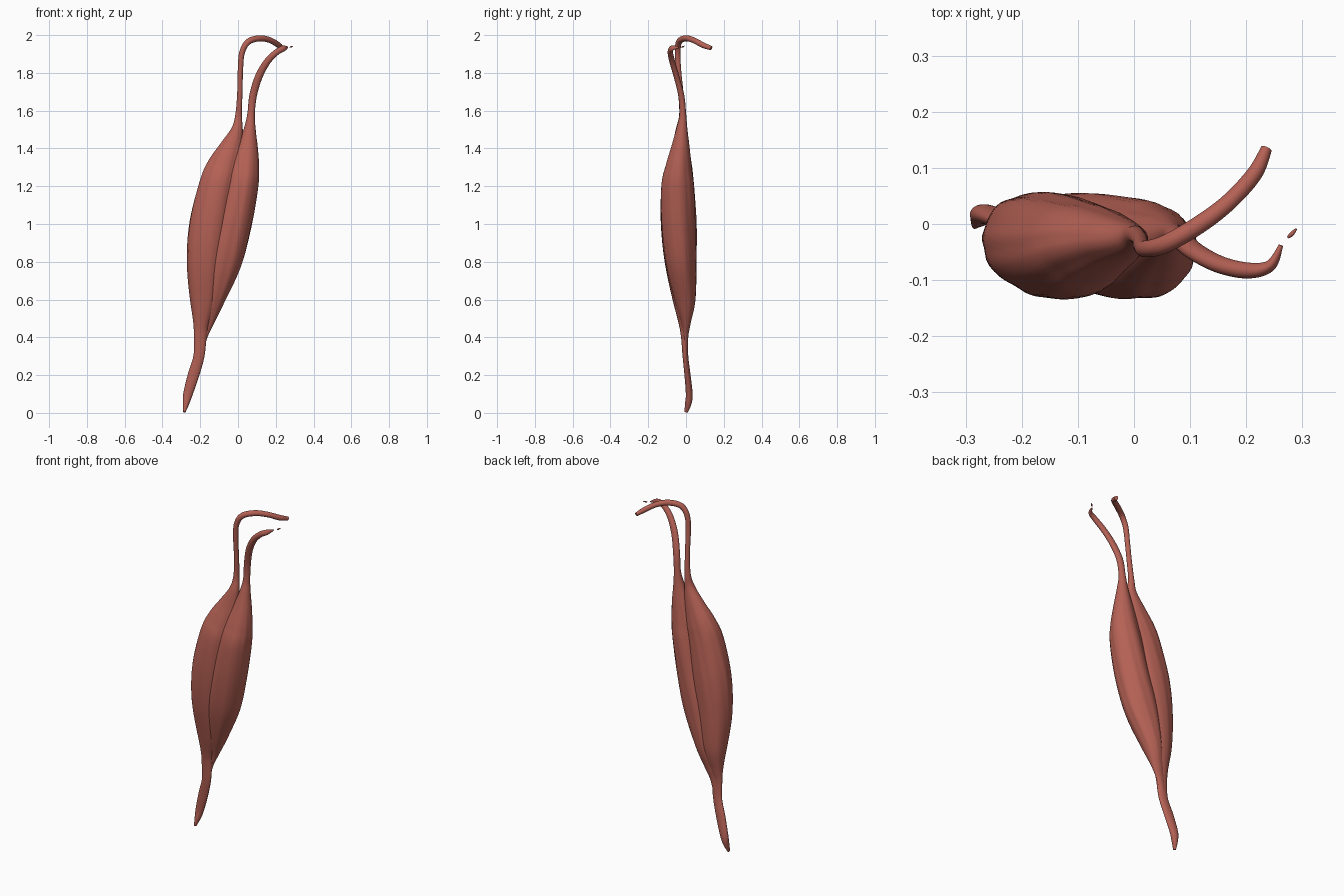
import bpy, bmesh, math
from mathutils import Vector

mat = bpy.data.materials.new("muscle red")
mat.diffuse_color = (0.46, 0.12, 0.09, 1)

SIDES = 56
STEPS = 9


def spline(rows):
    """Catmull-Rom through rows of x, y, z, half width, half depth."""
    out = []
    for i in range(len(rows) - 1):
        p0, p1 = rows[max(i - 1, 0)], rows[i]
        p2, p3 = rows[i + 1], rows[min(i + 2, len(rows) - 1)]
        for s in range(STEPS):
            t = s / STEPS
            out.append([0.5 * (2 * b + (c - a) * t + (2 * a - 5 * b + 4 * c - d) * t * t
                               + (3 * b - a - 3 * c + d) * t ** 3)
                        for a, b, c, d in zip(p0, p1, p2, p3)])
    out.append(list(rows[-1]))
    return out


def loft(name, rows, phase):
    """Sweep a fibrous elliptical section along the path."""
    pts = spline(rows)
    pos = [Vector(p[:3]) for p in pts]
    bm = bmesh.new()
    rings = []
    side = Vector((1, 0, 0))
    for i, p in enumerate(pts):
        tan = (pos[min(i + 1, len(pos) - 1)] - pos[max(i - 1, 0)]).normalized()
        side = (side - tan * side.dot(tan)).normalized()
        depth = tan.cross(side)
        belly = min(1, max(0, (p[3] - 0.02) / 0.06))
        ring = []
        for k in range(SIDES):
            a = 2 * math.pi * k / SIDES
            tw = a + 0.5 * p[2] + phase
            r = 1 + belly * (0.014 * math.sin(5 * tw) + 0.012 * math.sin(9 * tw + 1.3)
                             + 0.007 * math.sin(14 * tw + 2 * p[2]))
            ring.append(bm.verts.new(pos[i] + side * (p[3] * r * math.cos(a))
                                     + depth * (p[4] * r * math.sin(a))))
        rings.append(ring)
    for r0, r1 in zip(rings, rings[1:]):
        for k in range(SIDES):
            n = (k + 1) % SIDES
            bm.faces.new((r0[k], r0[n], r1[n], r1[k]))
    bm.faces.new(rings[0][::-1])
    bm.faces.new(rings[-1])
    bmesh.ops.recalc_face_normals(bm, faces=bm.faces)
    me = bpy.data.meshes.new(name)
    bm.to_mesh(me)
    bm.free()
    me.materials.append(mat)
    ob = bpy.data.objects.new(name, me)
    bpy.context.collection.objects.link(ob)
    bpy.ops.object.select_all(action='DESELECT')
    ob.select_set(True)
    bpy.context.view_layer.objects.active = ob
    bpy.ops.object.shade_smooth_by_angle(angle=math.radians(50))


# Long head: lower tendon, left belly and the arched upper tendon
loft("long_head", [
    (-0.284, 0.000, 0.004, .006, .009), (-0.275, 0.012, 0.05, .017, .017),
    (-0.265, 0.017, 0.10, .025, .018), (-0.236, 0.008, 0.20, .030, .016),
    (-0.207, -0.003, 0.30, .029, .015), (-0.200, -0.008, 0.40, .034, .018),
    (-0.195, -0.008, 0.47, .042, .030), (-0.180, -0.010, 0.60, .075, .060),
    (-0.170, -0.028, 0.80, .101, .084), (-0.145, -0.038, 1.00, .112, .094),
    (-0.105, -0.043, 1.20, .102, .086), (-0.075, -0.036, 1.30, .090, .070),
    (-0.038, -0.030, 1.40, .062, .047), (-0.005, -0.027, 1.50, .031, .027),
    (0.003, -0.020, 1.58, .017, .016), (0.010, -0.028, 1.70, .014, .014),
    (0.013, -0.040, 1.82, .014, .014), (0.022, -0.044, 1.91, .015, .015),
    (0.055, -0.036, 1.965, .016, .016), (0.115, -0.002, 1.983, .016, .016),
    (0.170, 0.040, 1.973, .015, .015), (0.215, 0.090, 1.947, .015, .014),
    (0.236, 0.134, 1.931, .011, .010)], 0.0)

# Short head: right belly and the curved upper tendon
loft("short_head", [
    (-0.210, 0.000, 0.28, .015, .010), (-0.188, -0.002, 0.40, .025, .014),
    (-0.165, 0.000, 0.48, .038, .026), (-0.130, -0.005, 0.60, .060, .056),
    (-0.080, -0.028, 0.80, .100, .082), (-0.027, -0.042, 1.00, .099, .090),
    (0.018, -0.046, 1.20, .088, .086), (0.035, -0.040, 1.30, .077, .070),
    (0.050, -0.030, 1.40, .056, .050), (0.062, -0.022, 1.50, .032, .030),
    (0.069, -0.017, 1.58, .020, .018), (0.080, -0.025, 1.68, .020, .016),
    (0.110, -0.050, 1.78, .020, .015), (0.155, -0.073, 1.86, .018, .015),
    (0.205, -0.083, 1.91, .016, .014), (0.243, -0.074, 1.93, .015, .010),
    (0.262, -0.038, 1.935, .004, .004)], 2.0)

# Loose sliver beyond the short head tendon
loft("tendon_tip", [
    (0.274, -0.024, 1.936, .002, .002), (0.281, -0.018, 1.938, .004, .004),
    (0.289, -0.009, 1.942, .002, .002)], 0.0)
